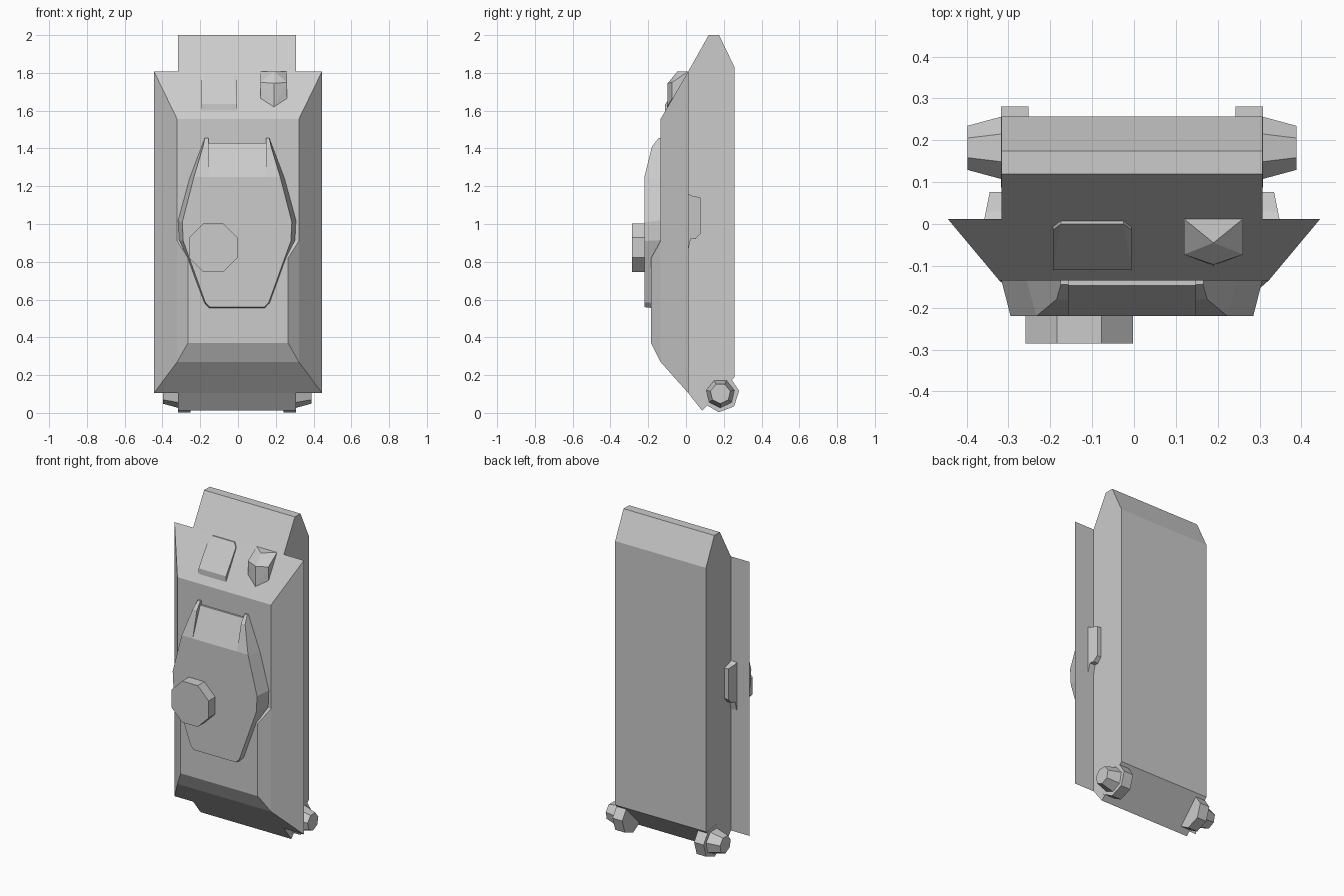
import bpy, bmesh, math

cube = bpy.data.objects.get("Cube")
if cube:
    bpy.data.objects.remove(cube, do_unlink=True)

paint = bpy.data.materials.new("plain grey paint")
GREY = (0.6, 0.6, 0.6, 1)
paint.use_nodes = True
paint.diffuse_color = GREY
paint.node_tree.nodes["Principled BSDF"].inputs["Base Color"].default_value = GREY


def finish(name, bm):
    bmesh.ops.recalc_face_normals(bm, faces=bm.faces)
    mesh = bpy.data.meshes.new(name)
    bm.to_mesh(mesh)
    bm.free()
    mesh.materials.append(paint)
    obj = bpy.data.objects.new(name, mesh)
    bpy.context.collection.objects.link(obj)
    return obj


def loft(name, rings):
    """Skin a list of matching point rings and cap both ends."""
    bm = bmesh.new()
    rows = [[bm.verts.new(p) for p in ring] for ring in rings]
    n = len(rows[0])
    for a, b in zip(rows, rows[1:]):
        for i in range(n):
            j = (i + 1) % n
            bm.faces.new((a[i], a[j], b[j], b[i]))
    bm.faces.new(rows[0])
    bm.faces.new(rows[-1])
    return finish(name, bm)


def side_prism(name, profile, x0, x1):
    """Extrude a (y, z) profile along x."""
    return loft(name, [[(x, y, z) for y, z in profile] for x in (x0, x1)])


def hull(name, points):
    bm = bmesh.new()
    verts = [bm.verts.new(p) for p in points]
    bmesh.ops.convex_hull(bm, input=verts)
    bmesh.ops.dissolve_limit(bm, angle_limit=0.01, verts=bm.verts, edges=bm.edges)
    return finish(name, bm)


def both(points):
    return [(s * x, y, z) for s in (-1, 1) for x, y, z in points]


MID = -0.005      # slight sideways offset of the hull parts
SEAM = 0.012      # y of the joint between lower and upper hull

# Lower hull
side_prism("lower_hull", [(SEAM, 1.808), (0.12, 2), (0.175, 2), (0.257, 1.83),
                          (0.257, 0.19), (0.085, 0.012), (SEAM, 0.105)],
           MID - 0.312, MID + 0.312)

# Upper hull with sloped sides, and raised rear deck
hull("upper_hull", both([(0.445, SEAM, 1.808), (0.445, SEAM, 0.105),
                         (0.322, -0.135, 1.555), (0.322, -0.135, 0.27)]))
hull("rear_deck", both([(0.322, -0.135, 0.91), (0.322, -0.135, 0.27),
                        (0.265, -0.185, 0.82), (0.265, -0.185, 0.37)]))


# Turret body
def turret_ring(half, y):
    left = [(MID - x, y, z) for x, z in half]
    right = [(MID + x, y, z) for x, z in reversed(half)]
    return left + right


base_ring = [(0.253, 1.24), (0.313, 1.02), (0.308, 0.915), (0.18, 0.578), (0.15, 0.55)]
roof_ring = [(0.228, 1.25), (0.29, 1.01), (0.285, 0.91), (0.168, 0.585), (0.145, 0.56)]
loft("turret", [turret_ring(base_ring, -0.13), turret_ring(roof_ring, -0.22)])

# Turret front: sloped mantlet between two cheeks
side_prism("mantlet", [(-0.13, 1.24), (-0.22, 1.25), (-0.147, 1.43), (-0.13, 1.43)],
           MID - 0.16, MID + 0.16)
cheek = [(0.253, -0.13, 1.24), (0.228, -0.22, 1.25), (0.18, -0.18, 1.41),
         (0.17, -0.145, 1.455), (0.172, -0.13, 1.455)]
for side, label in ((-1, "right"), (1, "left")):
    outer = [(MID + side * x, y, z) for x, y, z in cheek]
    inner = [(MID + side * 0.152, y, z) for x, y, z in cheek]
    loft(label + "_cheek", [inner, outer])


# Cupola
def circle(n, radius, start):
    return [(radius * math.cos(start + math.tau * i / n),
             radius * math.sin(start + math.tau * i / n)) for i in range(n)]


octagon = circle(8, 0.139, math.pi / 8)
loft("cupola", [[(u - 0.131, y, v + 0.875) for u, v in octagon] for y in (-0.2, -0.285)])

# Driver hatch with chamfered top corners
hatch = []
for s in (-1, 1):
    for half, y, z in ((0.094, -0.11, 1.6), (0.094, -0.11, 1.635), (0.094, -0.088, 1.657),
                       (0.094, -0.014, 1.775), (0.075, 0, 1.8),
                       (0.094, 0.01, 1.775), (0.075, 0.01, 1.8), (0.094, -0.08, 1.6)):
        hatch.append((-0.1 + s * half, y, z))
hull("driver_hatch", hatch)

# Faceted lamp housing
lamp = [(0.19, -0.045, 1.808), (0.19, -0.097, 1.745), (0.19, -0.1, 1.62)]
for x in (0.12, 0.26):
    lamp += [(x, SEAM, 1.808), (x, -0.073, 1.75), (x, -0.073, 1.665), (x, SEAM, 1.665)]
hull("lamp_housing", lamp)

# Side fittings, sprocket mounts and sprockets on both sides
fitting = [(0, 1.167), (0.03, 1.15), (0.077, 1.14), (0.077, 0.95),
           (0.05, 0.92), (0.025, 0.92), (0, 0.81)]
AXLE_Y, AXLE_Z = 0.182, 0.103


def wheel_ring(x, radius, start):
    return [(x, AXLE_Y + u, AXLE_Z + v) for u, v in circle(7, radius, start)]


for side, label in ((-1, "right"), (1, "left")):
    loft(label + "_side_fitting",
         [[(MID + side * 0.3, y, z) for y, z in fitting],
          [(MID + side * (0.355 - 0.2 * y), y, z) for y, z in fitting]])
    loft(label + "_sprocket_mount",
         [wheel_ring(MID + side * x, 0.1, math.radians(8)) for x in (0.247, 0.313)])
    tilt = math.pi / 2 + math.pi / 7
    loft(label + "_sprocket",
         [wheel_ring(MID + side * x, r, tilt) for x, r in ((0.31, 0.077), (0.393, 0.054))])
